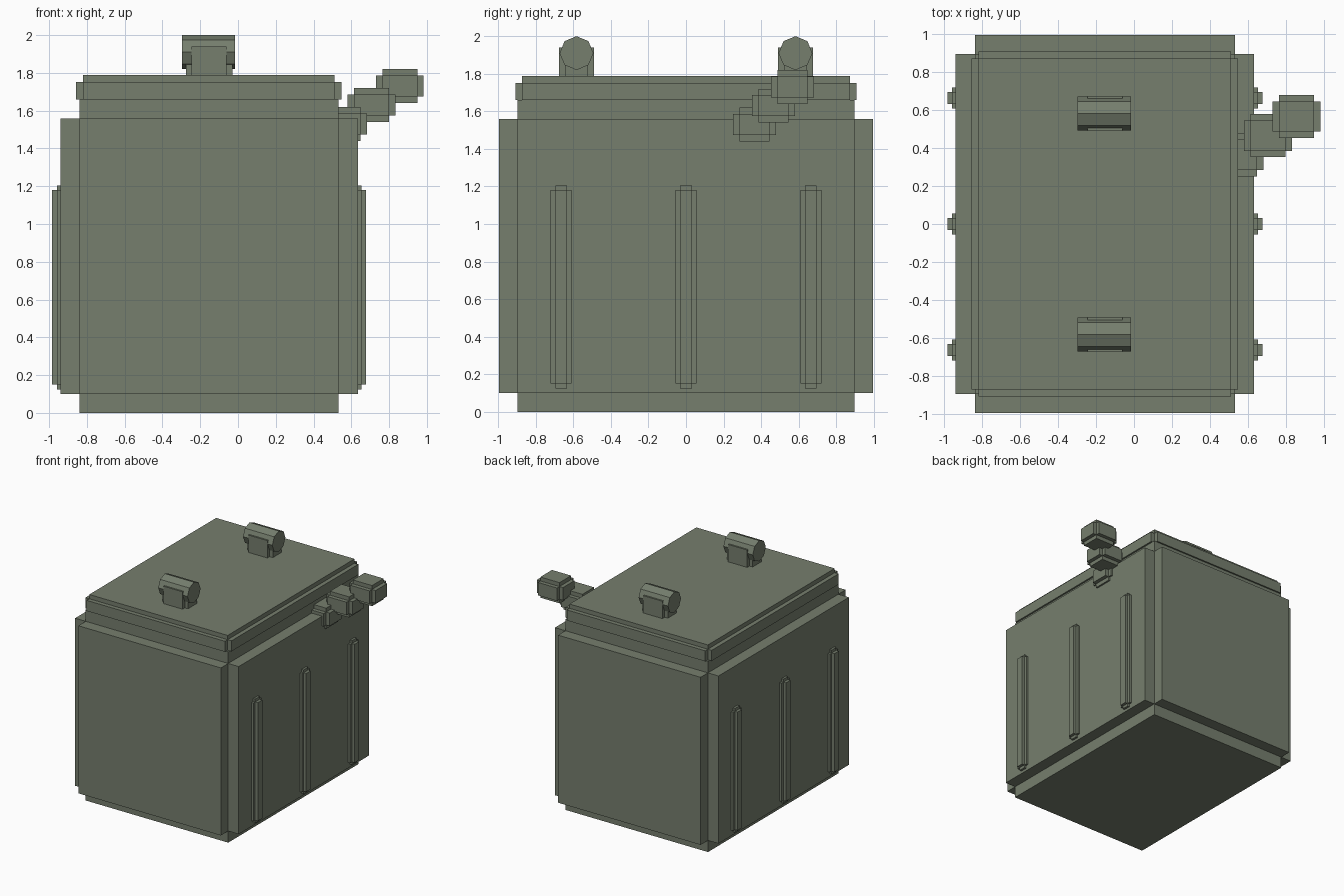
import bpy, bmesh, math
from mathutils import Vector

if "Cube" in bpy.data.objects:
    bpy.data.objects.remove(bpy.data.objects["Cube"])

CX = -0.153  # centre line of the container in x

mat = bpy.data.materials.new("olive_grey")
mat.diffuse_color = (0.18, 0.21, 0.155, 1)
mat.use_nodes = True
mat.node_tree.nodes["Principled BSDF"].inputs["Base Color"].default_value = mat.diffuse_color


def finish(name, bm):
    mesh = bpy.data.meshes.new(name)
    bm.to_mesh(mesh)
    bm.free()
    mesh.materials.append(mat)
    obj = bpy.data.objects.new(name, mesh)
    bpy.context.collection.objects.link(obj)
    return obj


def stepped_box(name, centre, half, step):
    """Box with square-notched edges: a core cube with every face pushed out by step."""
    bm = bmesh.new()
    bmesh.ops.create_cube(bm, size=2)
    bmesh.ops.scale(bm, vec=[h - step for h in half], verts=bm.verts)
    bm.normal_update()
    normals = [f.normal.copy() for f in bm.faces]
    faces = bmesh.ops.extrude_discrete_faces(bm, faces=bm.faces[:])["faces"]
    for f in faces:
        f.normal_update()
        n = f.normal.copy()
        bmesh.ops.translate(bm, vec=n * step, verts=f.verts)
    bmesh.ops.translate(bm, vec=Vector(centre), verts=bm.verts)
    bmesh.ops.recalc_face_normals(bm, faces=bm.faces[:])
    return finish(name, bm)


# Main container and lid
stepped_box("container_body", (CX, 0, 0.83), (0.787, 0.997, 0.83), 0.101)
stepped_box("lid", (CX - 0.002, 0, 1.705), (0.703, 0.909, 0.083), 0.037)

# Raised ribs on both sides
for side in (-1, 1):
    for y in (-0.665, 0, 0.665):
        stepped_box("side_rib", (CX + side * 0.769, y, 0.665),
                    (0.062, 0.056, 0.54), 0.025)

# Lid knobs: mounting block with an eight-sided roller
for y in (-0.583, 0.583):
    stepped_box("knob_mount", (CX, y, 1.855), (0.123, 0.092, 0.115), 0.031)
    bm = bmesh.new()
    bmesh.ops.create_cone(bm, cap_ends=True, segments=8,
                          radius1=0.09, radius2=0.09, depth=0.282)
    roller = finish("knob_roller", bm)
    roller.rotation_euler = (0, math.pi / 2, 0)
    roller.location = (CX - 0.003, y, 1.91)

# Chain of blocks rising out of the right side
for i in range(3):
    stepped_box("side_chain_block",
                (0.557 + 0.15 * i, 0.365 + 0.101 * i, 1.53 + 0.1 * i),
                (0.126, 0.114, 0.09), 0.034)
